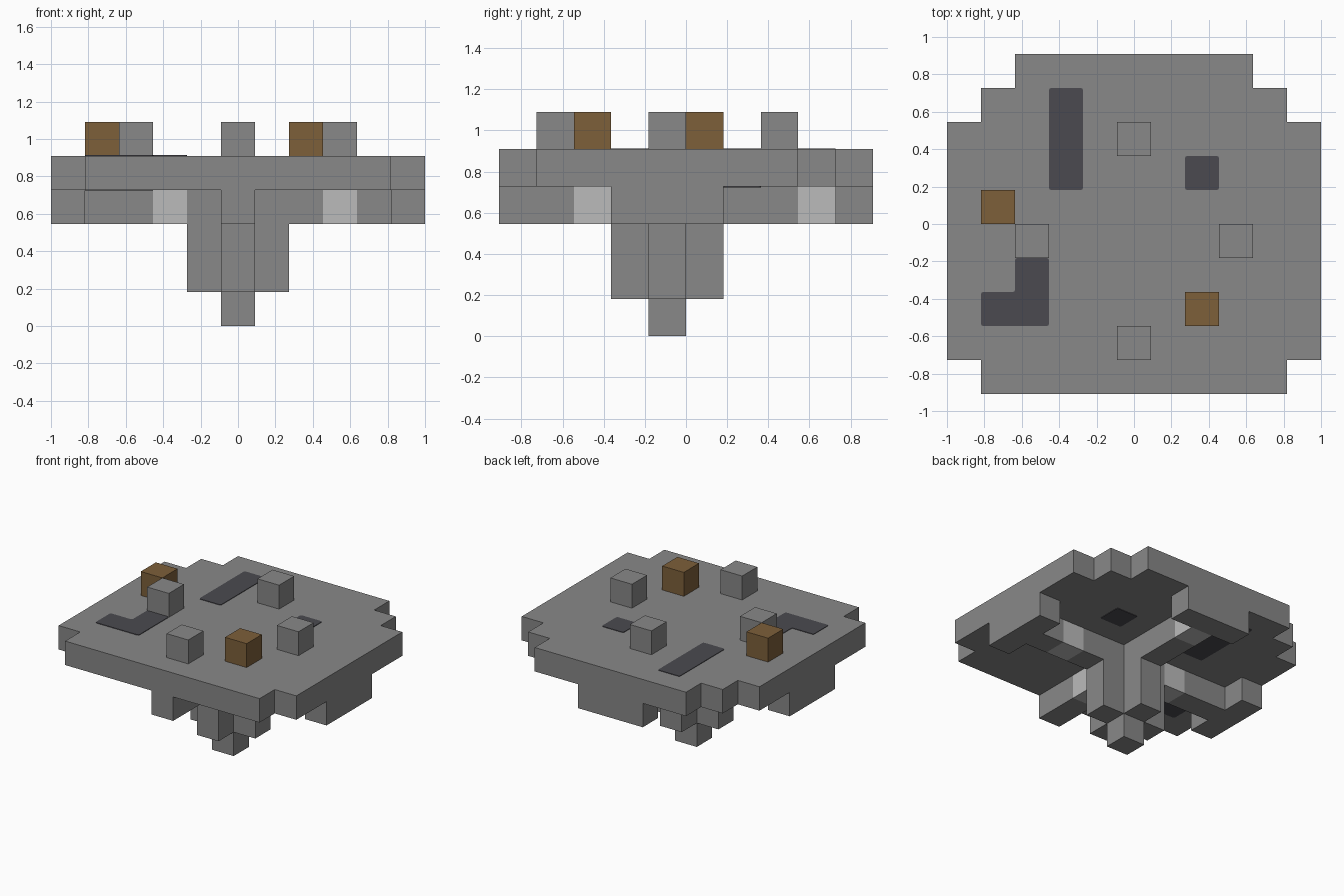
import bpy
import bmesh

if "Cube" in bpy.data.objects:
    bpy.data.objects.remove(bpy.data.objects["Cube"], do_unlink=True)

U = 2 / 11          # size of one grid block
LIFT = 0.004        # how far the painted plates stand proud


def material(name, rgb):
    mat = bpy.data.materials.new(name)
    mat.use_nodes = True
    color = (*rgb, 1.0)
    mat.diffuse_color = color
    bsdf = mat.node_tree.nodes["Principled BSDF"]
    bsdf.inputs["Base Color"].default_value = color
    bsdf.inputs["Roughness"].default_value = 0.9
    return mat


STONE = material("grey stone", (0.246, 0.246, 0.246))
PALE = material("pale stone", (0.497, 0.497, 0.497))
WOOD = material("brown wood", (0.205, 0.115, 0.042))
DARK = material("dark slate", (0.07, 0.068, 0.08))


def prism(name, outline, z0, z1, mat, corner=0.0):
    """Extrude an outline, given in grid blocks, between two heights."""
    bm = bmesh.new()
    verts = [bm.verts.new((x * U - 1, (y - 5) * U, z0)) for x, y in outline]
    base = bm.faces.new(verts)
    top = bmesh.ops.extrude_face_region(bm, geom=[base])["geom"]
    moved = [g for g in top if isinstance(g, bmesh.types.BMVert)]
    bmesh.ops.translate(bm, verts=moved, vec=(0, 0, z1 - z0))
    if corner:
        upright = [e for e in bm.edges
                   if abs(e.verts[0].co.z - e.verts[1].co.z) > 1e-5]
        bmesh.ops.bevel(bm, geom=upright, offset=corner, segments=2,
                        profile=0.5, affect='EDGES')
    bmesh.ops.recalc_face_normals(bm, faces=bm.faces)
    mesh = bpy.data.meshes.new(name)
    bm.to_mesh(mesh)
    bm.free()
    mesh.materials.append(mat)
    obj = bpy.data.objects.new(name, mesh)
    bpy.context.collection.objects.link(obj)
    return obj


def rect(x0, x1, y0, y1):
    return [(x0, y0), (x1, y0), (x1, y1), (x0, y1)]


def block(name, x0, x1, y0, y1, layer, mat, tall=1):
    return prism(name, rect(x0, x1, y0, y1), layer * U, (layer + tall) * U, mat)


# Main slab: right half of the stepped outline, mirrored
half = [(10, 0), (10, 1), (11, 1), (11, 8), (10, 8), (10, 9), (9, 9), (9, 10)]
outline = half + [(11 - x, y) for x, y in reversed(half)]
prism("platform", outline, 4 * U, 5 * U, STONE)

# Central column: a cross on a single foot block
block("column_foot", 5, 6, 4, 5, 0, STONE)
cross = [(5, 3), (6, 3), (6, 4), (7, 4), (7, 5), (6, 5),
         (6, 6), (5, 6), (5, 5), (4, 5), (4, 4), (5, 4)]
prism("column", cross, U, 4 * U, STONE)

# Support arms under the slab
block("right_arm_inner", 7, 8, 4, 5, 3, STONE)
block("right_arm_outer", 9, 10, 4, 5, 3, STONE)
block("left_arm_outer", 1, 3, 4, 5, 3, STONE)
block("front_arm", 5, 6, 0, 2, 3, STONE)
block("back_arm", 5, 6, 6, 8, 3, STONE)

# Wide ends of the arms
block("right_arm_end", 10, 11, 3, 6, 3, STONE)
block("left_arm_end", 0, 1, 3, 6, 3, STONE)
block("back_arm_end", 4, 7, 9, 10, 3, STONE)

# Pale blocks set into the arms
for side, x, y in (("left", 3, 4), ("right", 8, 4), ("front", 5, 2), ("back", 5, 8)):
    block(side + "_pale_block", x, x + 1, y, y + 1, 3, PALE)

# Blocks standing on the slab
for side, x, y in (("left", 2, 4), ("right", 8, 4), ("front", 5, 1), ("back", 5, 7)):
    block(side + "_stone_post", x, x + 1, y, y + 1, 5, STONE)
for side, x, y in (("left", 1, 5), ("right", 7, 2)):
    block(side + "_wood_post", x, x + 1, y, y + 1, 5, WOOD)

# Dark patches, showing on both faces of the slab
patches = {
    "long_patch": rect(3, 4, 6, 9),
    "square_patch": rect(7, 8, 6, 7),
    "corner_patch": [(1, 2), (3, 2), (3, 4), (2, 4), (2, 3), (1, 3)],
}
for name, shape in patches.items():
    prism(name + "_top", shape, 5 * U - LIFT, 5 * U + LIFT, DARK, 0.012)
    prism(name + "_under", shape, 4 * U - LIFT, 4 * U + LIFT, DARK, 0.012)
